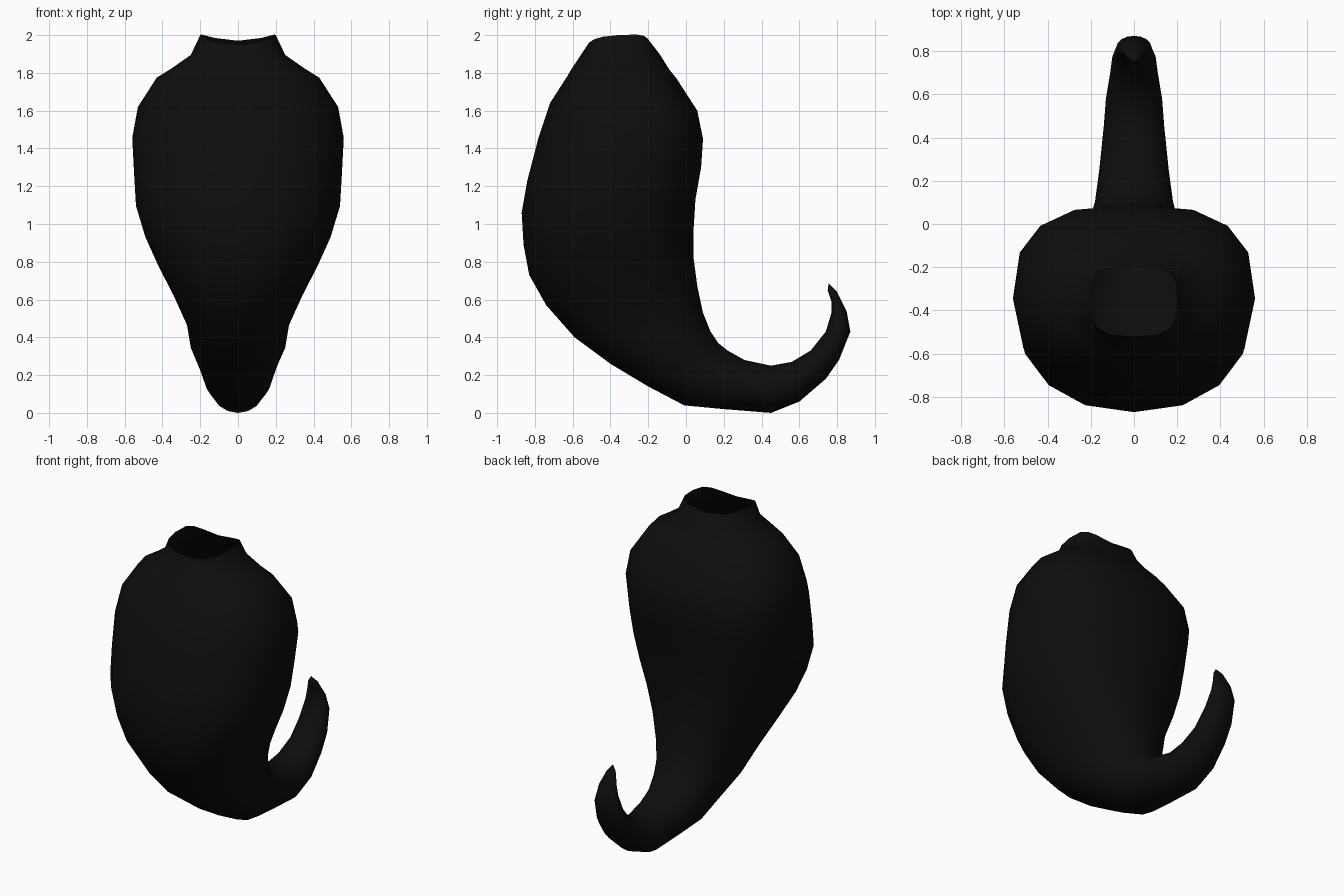
import bpy
import bmesh
from math import sin, cos, tau, radians
from mathutils import Vector

default_cube = bpy.data.objects.get("Cube")
if default_cube:
    bpy.data.objects.remove(default_cube, do_unlink=True)

SIDES = 16


def make_material(name, value):
    material = bpy.data.materials.new(name)
    colour = (value, value, value, 1)
    material.diffuse_color = colour
    material.use_nodes = True
    shader = next(n for n in material.node_tree.nodes if n.type == "BSDF_PRINCIPLED")
    shader.inputs["Base Color"].default_value = colour
    shader.inputs["Roughness"].default_value = 0.8
    return material


def signed_power(value, exponent):
    return (abs(value) ** exponent) * (1 if value >= 0 else -1)


def add_ring(bm, section, front_power, back_power, lift=0):
    """Tilted rounded section between a front point and a back point."""
    front_y, front_z, back_y, back_z, half_width = (n / 100 for n in section)
    front = Vector((0, front_y, front_z))
    back = Vector((0, back_y, back_z))
    centre = (front + back) / 2
    depth = (back - front) / 2
    ring = []
    for step in range(SIDES):
        angle = tau * step / SIDES
        across, along = cos(angle), sin(angle)
        power = 2 / (back_power if along > 0 else front_power)
        side = signed_power(across, power)
        point = centre + depth * signed_power(along, power)
        point.x = half_width * side
        point.z += lift * side * side
        ring.append(bm.verts.new(point))
    return ring


def bridge(bm, upper, lower):
    for i in range(SIDES):
        j = (i + 1) % SIDES
        bm.faces.new((upper[i], lower[i], lower[j], upper[j]))


# Sections in hundredths: front y, front z, back y, back z, half width
neck_section = (-52, 195, -20, 197, 20)
torso_sections = [
    (-56, 189, -14, 190, 25),
    (-60, 183, -9, 182, 35),
    (-63, 178, -5, 177, 43),
    (-72, 164, 6, 160, 53),
    (-78, 146, 9, 145, 56),
    (-84, 123, 8, 130, 55),
    (-87, 106, 5, 113, 54),
    (-86, 89, 4, 97, 49),
    (-83, 73, 4, 82, 42),
    (-74, 57, 6, 67, 34),
    (-59, 40, 9, 53, 27),
]
tail_sections = [
    (-40, 26, 13, 43, 25),
    (-20, 14, 17, 37, 21),
    (-1, 4, 22, 33, 18),
    (20, 2, 31, 28, 16),
    (45, 0, 45, 25, 14),
    (60, 6, 56, 27, 13),
    (74, 18, 66, 33, 11),
    (81, 28, 74, 43, 10),
    (87, 43, 77, 53, 8),
    (85, 54, 77, 59, 6),
    (80, 64, 75, 65, 3),
]
tail_tip = Vector((0, 0.755, 0.685))

# One continuous hollow body, open at the neck
bm = bmesh.new()
rings = [add_ring(bm, neck_section, 3, 4, lift=0.04)]
rings += [add_ring(bm, section, 2.2, 2.7) for section in torso_sections]
rings += [add_ring(bm, section, 2, 2) for section in tail_sections]
for upper, lower in zip(rings, rings[1:]):
    bridge(bm, upper, lower)

# Pointed tail end
tip = bm.verts.new(tail_tip)
last = rings[-1]
for i in range(SIDES):
    bm.faces.new((last[i], tip, last[(i + 1) % SIDES]))
bmesh.ops.recalc_face_normals(bm, faces=bm.faces)

# Normals point out from the body
bm.normal_update()
chest = min(bm.faces, key=lambda face: face.calc_center_median().y)
if chest.normal.y > 0:
    bmesh.ops.reverse_faces(bm, faces=bm.faces)

mesh = bpy.data.meshes.new("body_with_tail")
bm.to_mesh(mesh)
bm.free()
mesh.materials.append(make_material("soft black", 0.004))

body = bpy.data.objects.new("body_with_tail", mesh)
bpy.context.collection.objects.link(body)
bpy.ops.object.select_all(action="DESELECT")
body.select_set(True)
bpy.context.view_layer.objects.active = body
bpy.ops.object.shade_smooth_by_angle(angle=radians(40))
